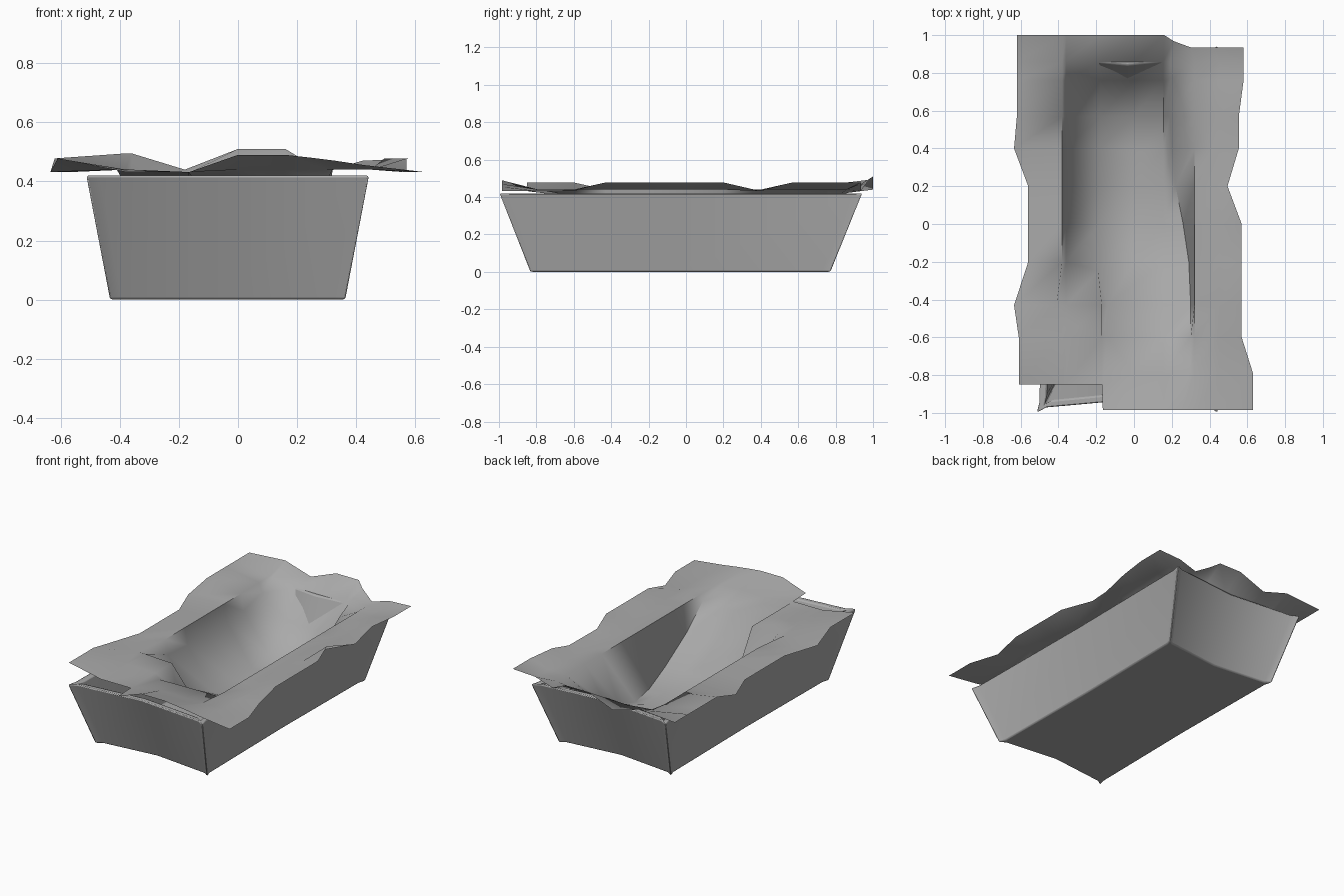
import bpy, bmesh

cube = bpy.data.objects.get("Cube")
if cube:
    bpy.data.objects.remove(cube)

grey = bpy.data.materials.new("plain_grey")
grey.use_nodes = True
colour = (0.4, 0.4, 0.4, 1)
grey.diffuse_color = colour
grey.node_tree.nodes["Principled BSDF"].inputs["Base Color"].default_value = colour


def finish(bm, name, angle):
    """Turn a bmesh into a smooth-shaded object."""
    mesh = bpy.data.meshes.new(name)
    bm.to_mesh(mesh)
    bm.free()
    obj = bpy.data.objects.new(name, mesh)
    bpy.context.collection.objects.link(obj)
    mesh.materials.append(grey)
    bpy.ops.object.select_all(action="DESELECT")
    obj.select_set(True)
    bpy.context.view_layer.objects.active = obj
    bpy.ops.object.shade_smooth_by_angle(angle=angle)
    return obj


# Tray: a hollow tapered box with pinched corners and sides that bow inward
short_side = [(0, 0), (0.05, 0.026), (0.5, 0.065), (0.95, 0.026)]
long_side = [(0, 0), (0.03, 0.014), (0.5, 0.022), (0.97, 0.014)]


def ring(bm, x0, x1, y0, y1, z):
    corners = [(x0, y0), (x1, y0), (x1, y1), (x0, y1)]
    inward = [(0, 1), (-1, 0), (0, -1), (1, 0)]
    verts = []
    for i, (a, push) in enumerate(zip(corners, inward)):
        b = corners[(i + 1) % 4]
        for t, inset in (long_side if i % 2 else short_side):
            x, y = (a[k] + (b[k] - a[k]) * t + push[k] * inset for k in range(2))
            verts.append(bm.verts.new((x, y, z)))
    return verts


bm = bmesh.new()
wall = 0.04
rings = [
    ring(bm, -0.435, 0.365, -0.835, 0.775, 0),
    ring(bm, -0.515, 0.445, -1, 0.945, 0.42),
    ring(bm, -0.515 + wall, 0.445 - wall, -1 + wall, 0.945 - wall, 0.42),
    ring(bm, -0.435 + wall, 0.365 - wall, -0.835 + wall, 0.775 - wall, 0.03),
]
for lower, upper in zip(rings, rings[1:]):
    for i in range(len(lower)):
        j = (i + 1) % len(lower)
        bm.faces.new((lower[i], lower[j], upper[j], upper[i]))
bm.faces.new(rings[0][::-1])
bm.faces.new(rings[-1])
bmesh.ops.recalc_face_normals(bm, faces=bm.faces)
tray = finish(bm, "tray", 0.8)
bevel = tray.modifiers.new("soft_edges", "BEVEL")
bevel.width = 0.008
bevel.segments = 2
bevel.limit_method = "ANGLE"
bevel.angle_limit = 1

# Cloth lining: a draped sheet with a wavy border and a sunken middle
rows = [-0.985, -0.79, -0.6, -0.43, -0.2, 0, 0.2, 0.4, 0.57, 0.76, 0.86, 1]
columns = [0, -0.38, -0.36, -0.18, 0, 0.155, 0, 0.32, 0.45, 0]
left_x = [-0.61] * 3 + [-0.635] + [-0.56] * 3 + [-0.635] + [-0.62] * 4
right_x = [0.63] * 2 + [0.57] * 4 + [0.495] + [0.555] * 2 + [0.58] * 3
foot_x = [0.3] * 4 + [0.29, 0.26, 0.22, 0.2] + [0.19] * 4
sink = [0, 0, 0.1, 0.5, 0.85, 1, 1, 1, 0.95, 0.55, 0.05, 0]
low, high, crest, depth = 0.432, 0.478, 0.44, 0.36
left_high = {1, 2, 8, 9, 10, 11}
right_low = {0, 1, 2, 7}
last_row, last_col = len(rows) - 1, len(columns) - 1

# Single corners and folds that leave the regular drape: (row, column) -> position
special = {
    (1, 1): (-0.38, -0.85, low), (1, 2): (-0.36, -0.85, low),
    (1, 3): (-0.17, -0.85, low), (0, 3): (-0.165, -0.985, low),
    (2, 3): (-0.17, -0.6, low), (3, 3): (-0.17, -0.43, low),
    (2, 4): (-0.14, -0.6, 0.4), (3, 4): (-0.14, -0.43, 0.28),
    (4, 3): (-0.19, -0.25, 0.2), (3, 1): (-0.41, -0.43, crest),
    (0, 4): (0, -0.985, 0.49), (0, 5): (0.16, -0.985, 0.49),
    (0, 6): (0.25, -0.985, 0.48), (0, 7): (0.33, -0.985, 0.47),
    (0, 8): (0.43, -0.985, 0.455),
    (7, 6): (0.2, 0.4, 0.15), (8, 6): (0.19, 0.57, 0.24),
    (9, 6): (0.19, 0.76, 0.37),
    (11, 1): (-0.38, 1, 0.495), (11, 2): (-0.36, 1, 0.495),
    (11, 4): (0, 1, 0.51), (11, 5): (0.16, 1, 0.51),
    (11, 6): (0.21, 0.968, 0.48), (11, 7): (0.3, 0.935, low),
    (11, 8): (0.42, 0.935, 0.47),
}

bm = bmesh.new()
grid = []
for r, y in enumerate(rows):
    line = []
    for c, x in enumerate(columns):
        drop = 0
        if 3 <= c <= 6:
            drop = depth * sink[r]
        elif c == 2 and 4 <= r <= 9:     # steep upper part of one wall
            drop = 0.3 * depth * sink[r]
        place = (x, y, crest - drop)
        if c == 0:
            place = (left_x[r], -0.85 if r == 1 else y, high if r in left_high else low)
        elif c == 6:
            place = (foot_x[r], y, crest - drop)
        elif c == last_col:
            place = (right_x[r], min(y, 0.935), low if r in right_low else high)
        line.append(bm.verts.new(special.get((r, c), place)))
    grid.append(line)

for r in range(last_row):
    for c in range(last_col):
        if r == 0 and c < 3:      # open notch at one front corner
            continue
        bm.faces.new((grid[r][c], grid[r][c + 1], grid[r + 1][c + 1], grid[r + 1][c]))
bmesh.ops.delete(bm, geom=[v for v in bm.verts if not v.link_faces], context="VERTS")
finish(bm, "cloth_lining", 1.2)
